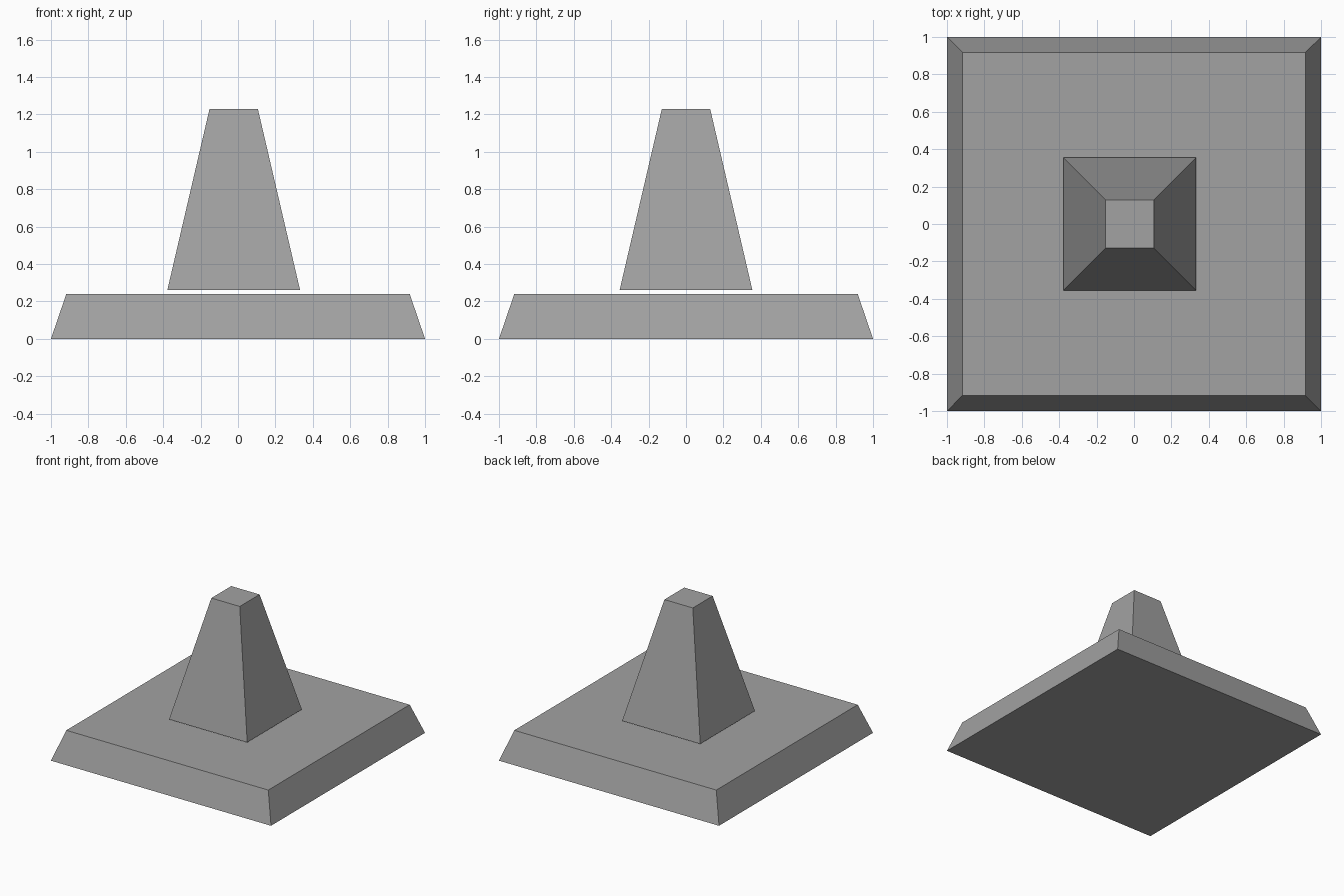
import bpy
import bmesh

# Remove the default cube
cube = bpy.data.objects.get("Cube")
if cube:
    bpy.data.objects.remove(cube, do_unlink=True)

GREY = (0.36, 0.36, 0.36, 1.0)
grey = bpy.data.materials.new("stone grey")
grey.use_nodes = True
grey.diffuse_color = GREY
grey.node_tree.nodes["Principled BSDF"].inputs["Base Color"].default_value = GREY


def tapered_block(name, centre_x, bottom, top, z0, z1):
    """Square block whose half width goes from bottom to top."""
    bm = bmesh.new()
    bmesh.ops.create_cube(bm, size=2)
    for v in bm.verts:
        upper = v.co.z > 0
        half = top if upper else bottom
        v.co = (v.co.x * half, v.co.y * half, z1 if upper else z0)
    mesh = bpy.data.meshes.new(name)
    bm.to_mesh(mesh)
    bm.free()
    mesh.materials.append(grey)
    obj = bpy.data.objects.new(name, mesh)
    obj.location.x = centre_x
    bpy.context.collection.objects.link(obj)
    return obj


# Wide plinth with sloping sides
tapered_block("plinth", 0, 1.0, 0.918, 0, 0.24)

# Tapered pillar floating just above the plinth, slightly off centre
tapered_block("pillar", -0.023, 0.355, 0.129, 0.26, 1.23)
